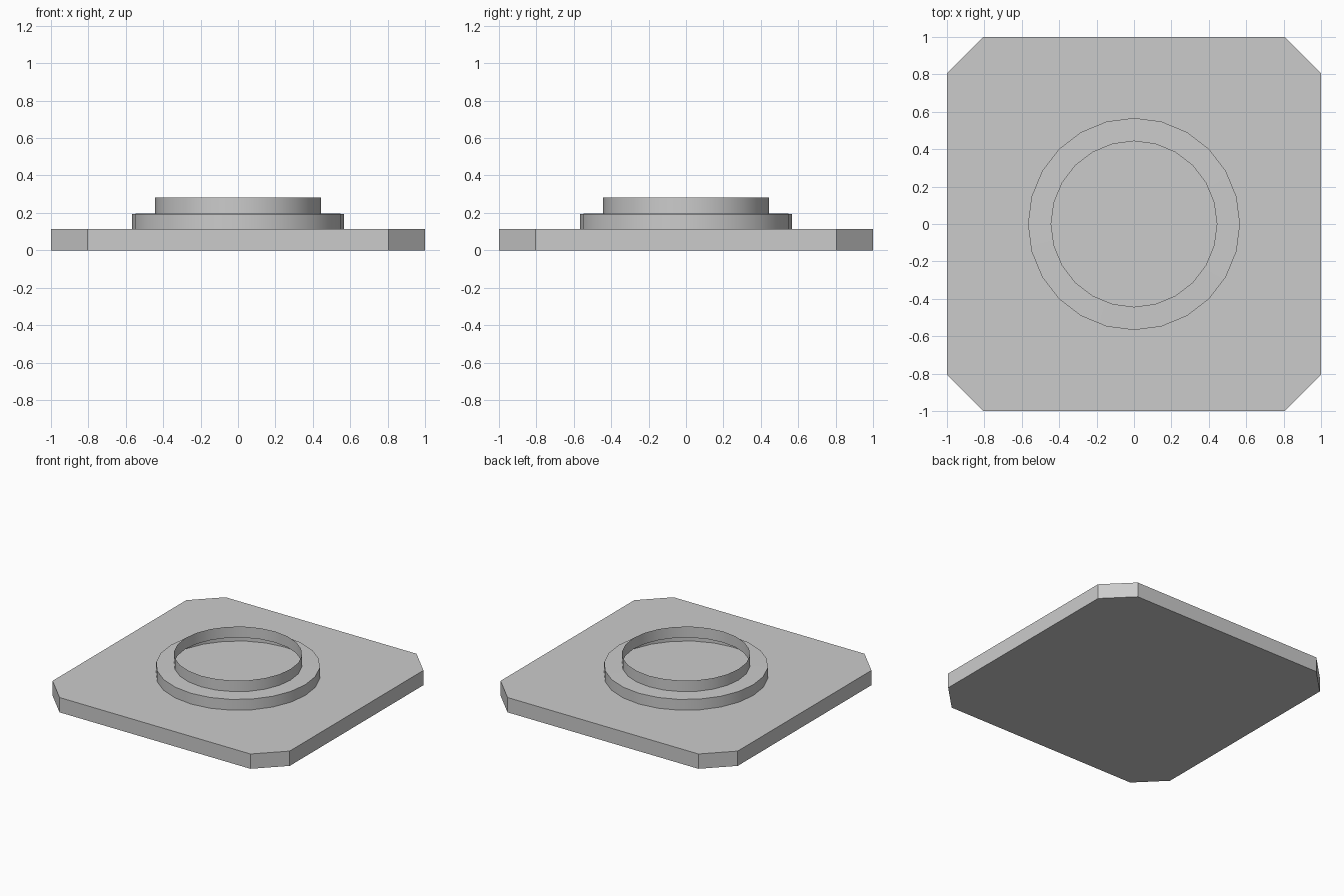
import bpy, bmesh
from math import sin, cos, pi, radians

if "Cube" in bpy.data.objects:
    bpy.data.objects.remove(bpy.data.objects["Cube"])


def finish(bm, name):
    mesh = bpy.data.meshes.new(name)
    bmesh.ops.recalc_face_normals(bm, faces=bm.faces)
    bm.to_mesh(mesh)
    bm.free()
    obj = bpy.data.objects.new(name, mesh)
    bpy.context.collection.objects.link(obj)
    return obj


# Base plate: square slab with its four upright corners cut off
bm = bmesh.new()
height, cut = 0.113, 0.195
bmesh.ops.create_cube(bm, size=1)
for v in bm.verts:
    v.co = (v.co.x * 2, v.co.y * 2, (v.co.z + 0.5) * height)
upright = [e for e in bm.edges
           if abs(e.verts[0].co.z - e.verts[1].co.z) > 0.01]
bmesh.ops.bevel(bm, geom=upright, offset=cut, offset_type='OFFSET',
                segments=1, affect='EDGES')
finish(bm, "base_plate")

# Stepped collar: hollow open-topped shell, a profile swept round 24 sides
profile = [(0.567, height), (0.567, 0.195), (0.443, 0.197), (0.443, 0.281)]
sides = 24
bm = bmesh.new()
rings = [[bm.verts.new((r * cos(2 * pi * i / sides), r * sin(2 * pi * i / sides), z))
          for i in range(sides)] for r, z in profile]
for low, high in zip(rings, rings[1:]):
    for i in range(sides):
        j = (i + 1) % sides
        bm.faces.new((low[i], low[j], high[j], high[i]))
collar = finish(bm, "stepped_collar")
bpy.context.view_layer.objects.active = collar
collar.select_set(True)
bpy.ops.object.shade_smooth_by_angle(angle=radians(30))
